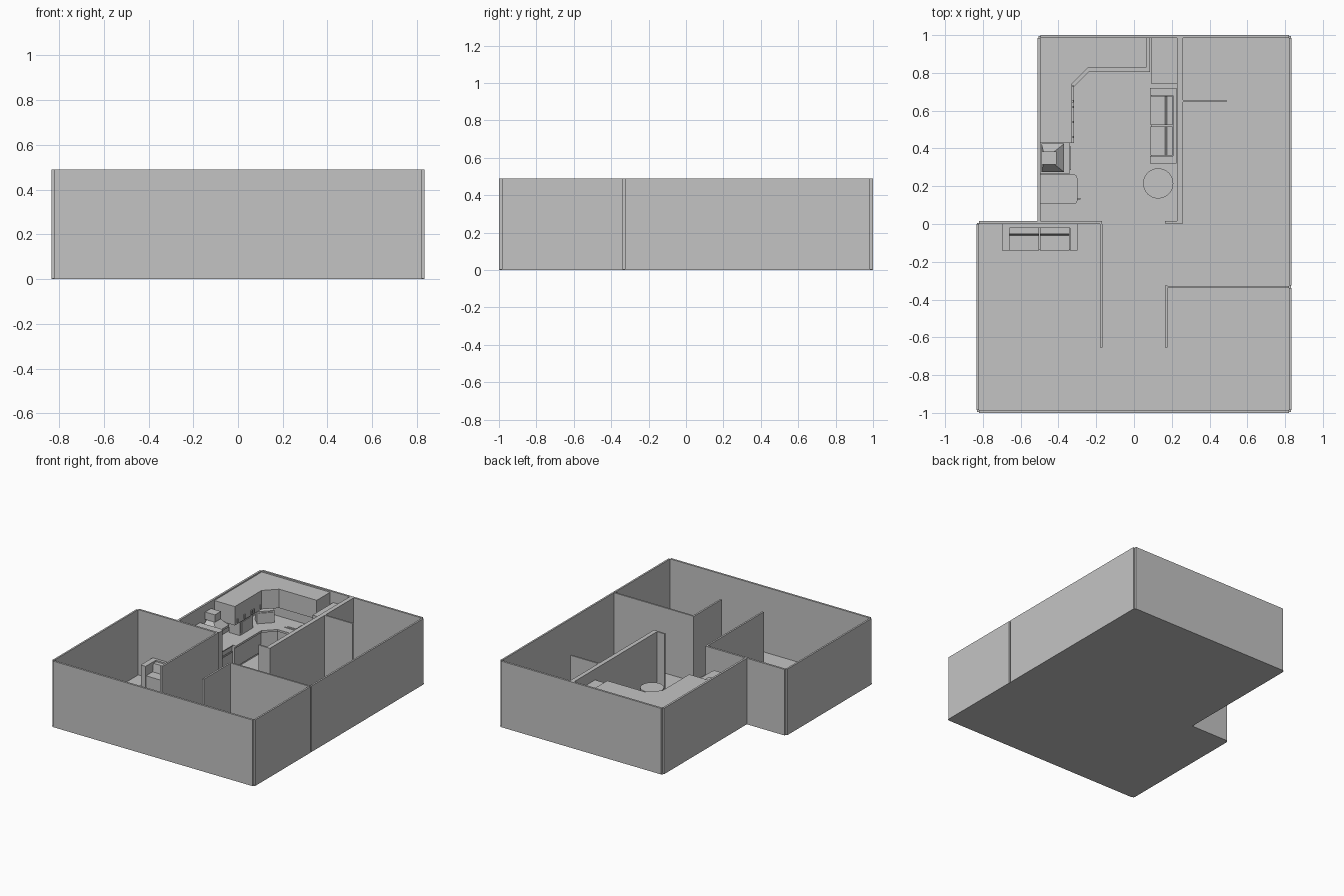
import bpy, bmesh, math
from mathutils import Vector, Matrix

cube = bpy.data.objects.get("Cube")
if cube:
    bpy.data.objects.remove(cube, do_unlink=True)

grey = bpy.data.materials.new("plain grey")
grey.use_nodes = True
COLOUR = (0.55, 0.55, 0.55, 1)
grey.diffuse_color = COLOUR
grey.node_tree.nodes["Principled BSDF"].inputs["Base Color"].default_value = COLOUR


def finish(name, bm, matrix=None):
    bmesh.ops.recalc_face_normals(bm, faces=bm.faces)
    mesh = bpy.data.meshes.new(name)
    bm.to_mesh(mesh)
    bm.free()
    mesh.materials.append(grey)
    obj = bpy.data.objects.new(name, mesh)
    bpy.context.collection.objects.link(obj)
    if matrix:
        obj.matrix_world = matrix
    return obj


def box(name, x, y, z, matrix=None):
    """Box from (low, high) ranges."""
    bm = bmesh.new()
    bmesh.ops.create_cube(bm, size=1)
    for v in bm.verts:
        v.co = [(r[0] + r[1]) / 2 + c * (r[1] - r[0]) for r, c in zip((x, y, z), v.co)]
    return finish(name, bm, matrix)


def slab(name, outline, z0, z1, matrix=None):
    """Outline in plan, extruded upward."""
    bm = bmesh.new()
    face = bm.faces.new([bm.verts.new((x, y, z0)) for x, y in outline])
    top = bmesh.ops.extrude_face_region(bm, geom=[face])["geom"]
    moved = [v for v in top if isinstance(v, bmesh.types.BMVert)]
    bmesh.ops.translate(bm, verts=moved, vec=(0, 0, z1 - z0))
    return finish(name, bm, matrix)


def cylinder(name, x, y, z0, z1, radius, sides=32):
    bm = bmesh.new()
    bmesh.ops.create_cone(bm, cap_ends=True, segments=sides, radius1=radius,
                          radius2=radius, depth=z1 - z0)
    bmesh.ops.translate(bm, verts=bm.verts, vec=(x, y, (z0 + z1) / 2))
    obj = finish(name, bm)
    bpy.context.view_layer.objects.active = obj
    obj.select_set(True)
    bpy.ops.object.shade_smooth_by_angle()
    obj.select_set(False)


# Floor
slab("floor", [(-.83, -.995), (.83, -.995), (.83, .995), (-.505, .995),
               (-.505, .005), (-.83, .005)], 0, .005)

# Walls
H = .49
walls = {
    "front_wall": ((-.82, .82), (-1, -.985)),
    "back_wall": ((-.495, .82), (.985, 1)),
    "left_front_wall": ((.82, .833), (-.985, -.34)),
    "left_back_wall": ((.82, .833), (-.325, .985)),
    "right_front_wall": ((-.833, -.82), (-.985, 0)),
    "right_back_wall": ((-.51, -.495), (.015, .985)),
    "notch_wall": ((-.82, -.17), (0, .015)),
    "bedroom_side_wall": ((-.18, -.167), (-.655, 0)),
    "hall_side_wall": ((.165, .178), (-.655, -.325)),
    "hall_cross_wall": ((.165, .82), (-.34, -.327)),
    "living_wall": ((.228, .26), (.003, .985)),
    "living_wall_return": ((.165, .228), (.003, .015)),
    "short_partition": ((.26, .49), (.645, .657)),
}
for name, (x, y) in walls.items():
    box(name, x, y, (0, H))


# Kitchen runs turning the corner with a diagonal
def kitchen_outline(end, front, side, cut):
    return [(-.495, .43), (side, .43), (side, front - cut), (side + cut, front),
            (end, front), (end, .985), (-.495, .985)]


slab("counter_plinth", kitchen_outline(.07, .84, -.345, .08), .005, .025)
slab("counter_cabinets", kitchen_outline(.075, .82, -.33, .08), .025, .175)
slab("countertop", kitchen_outline(.085, .805, -.318, .078), .175, .19)
slab("upper_cabinets", kitchen_outline(.067, .828, -.327, .085), .34, .48)

# Cabinet handles
for i, y in enumerate((.46, .54, .62, .65, .73)):
    box(f"cabinet_handle_{i}", (-.327, -.321), (y - .006, y + .006), (.35, .38))

# Sink rim and basin plate
box("sink_rim", (-.22, -.12), (.86, .95), (.19, .194))
box("sink_basin", (-.205, -.135), (.872, .938), (.194, .197))

# Microwave with a door plate
box("microwave", (-.48, -.39), (.58, .735), (.19, .3))
box("microwave_door", (-.39, -.385), (.595, .7), (.205, .285))

# Corner appliance turned to the room
turn = Matrix.Translation((-.39, .87, 0)) @ Matrix.Rotation(math.radians(45), 4, "Z")
box("corner_appliance", (-.06, .06), (-.04, .04), (.19, .28), turn)
box("corner_appliance_front", (-.05, .05), (-.046, -.04), (.2, .27), turn)

# Stove
box("stove_body", (-.495, -.35), (.268, .428), (.005, .185))
box("stove_door", (-.35, -.34), (.275, .42), (.03, .14))
box("stove_handle", (-.34, -.333), (.285, .41), (.145, .155))
box("stove_top", (-.495, -.34), (.268, .428), (.185, .192))

# Range hood with a tapering canopy and a chimney
box("hood_rim", (-.49, -.37), (.275, .425), (.32, .335))
bm = bmesh.new()
bmesh.ops.create_cube(bm, size=1)
for v in bm.verts:
    high = v.co.z > 0
    v.co = (-.43 + v.co.x * (.06 if high else .12) - (.02 if high else 0),
            .35 + v.co.y * (.07 if high else .15), .385 if high else .335)
finish("hood_canopy", bm)
box("hood_chimney", (-.49, -.41), (.315, .385), (.385, .44))

# Fridge with rounded front corners
R = .02
corners = [(-.495, .105), (-.495, .262)]
for cy, start in ((.262 - R, 90), (.105 + R, 0)):
    for step in range(5):
        a = math.radians(start - step * 22.5)
        corners.append((-.3 - R + R * math.cos(a), cy + R * math.sin(a)))
slab("fridge", corners, .005, .38)
box("fridge_handle", (-.3, -.283), (.13, .138), (.16, .3))

# Tall cupboard beside the counter
box("tall_cupboard", (.092, .227), (.742, .985), (.005, .41))

# Round table
cylinder("table_top", .128, .215, .165, .18, .08)
cylinder("table_leg", .128, .215, .015, .165, .015, 16)
cylinder("table_foot", .128, .215, .005, .015, .045)


# Two-seat sofas, built facing -y with their back on y = 0
def sofa(label, matrix):
    box(label + "_base", (-.16, .16), (-.135, -.02), (.005, .06), matrix)
    box(label + "_back", (-.2, .2), (-.02, 0), (.005, .165), matrix)
    for side, s in (("left", 1), ("right", -1)):
        arm = sorted((s * .16, s * .2))
        seat = sorted((s * .003, s * .158))
        box(f"{label}_{side}_arm", arm, (-.14, -.02), (.005, .165), matrix)
        box(f"{label}_{side}_seat", seat, (-.138, -.06), (.06, .095), matrix)
        bm = bmesh.new()
        bmesh.ops.create_cube(bm, size=1)
        for v in bm.verts:
            front = -.052 if v.co.z > 0 else -.066
            v.co = (seat[0] if v.co.x < 0 else seat[1],
                    front if v.co.y < 0 else -.021,
                    .155 if v.co.z > 0 else .06)
        finish(f"{label}_{side}_back_cushion", bm, matrix)


sofa("bedroom_sofa", Matrix.Translation((-.5, -.001, 0)))
sofa("living_sofa", Matrix.Translation((.226, .52, 0)) @ Matrix.Rotation(math.radians(-90), 4, "Z"))
